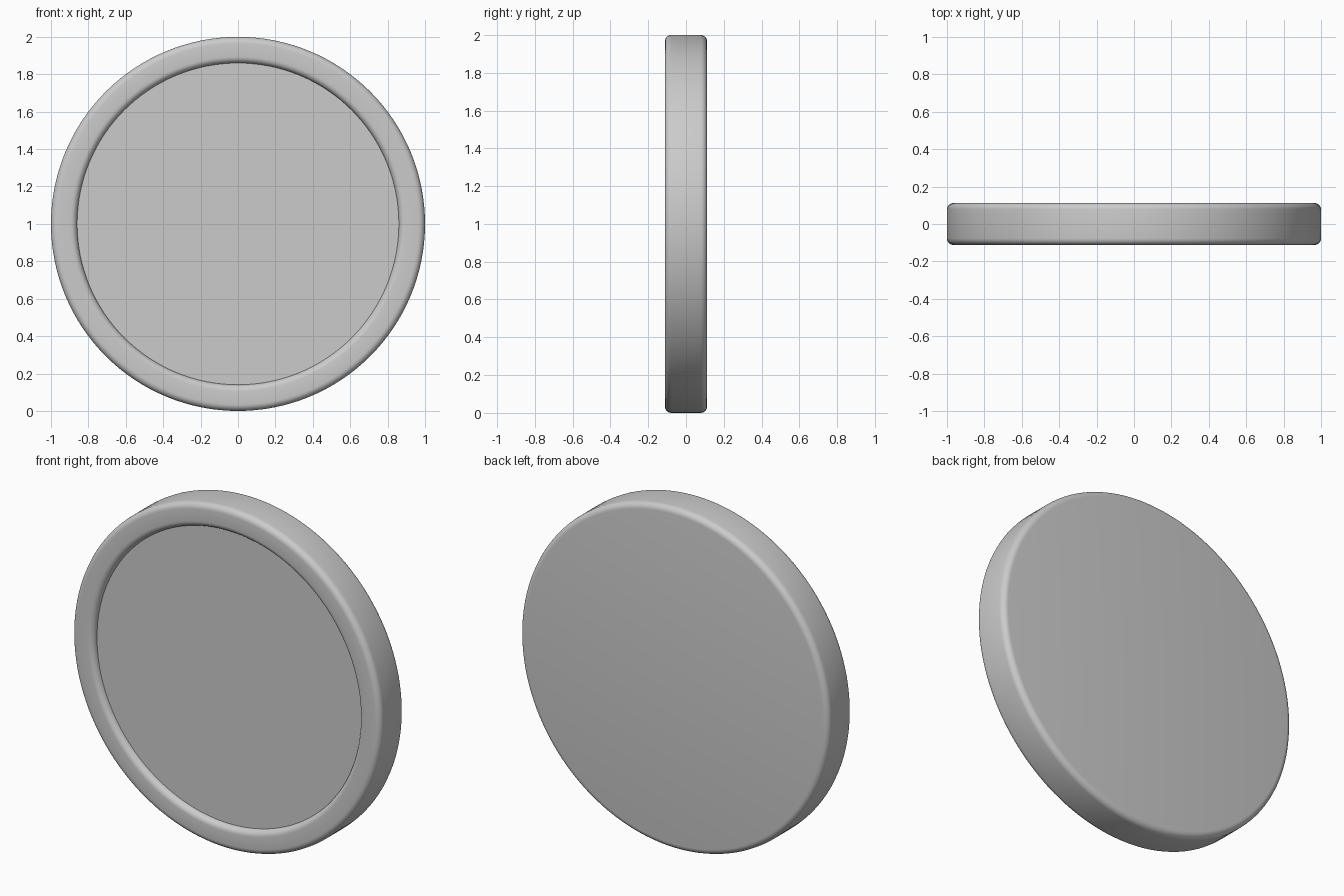
import bpy, bmesh
from math import cos, sin, pi, radians

if "Cube" in bpy.data.objects:
    bpy.data.objects.remove(bpy.data.objects["Cube"])

R, HALF, FILLET = 1.0, 0.112, 0.035   # outer radius, half thickness, edge rounding
INNER, DEPTH = 0.86, 0.035            # recess radius and depth
SEGMENTS, STEPS = 128, 6


def arc(cr, cy, start, end, radius=FILLET):
    """Quarter-round points as (radius from axis, y)."""
    angles = [radians(start + (end - start) * i / STEPS) for i in range(STEPS + 1)]
    return [(cr + radius * cos(a), cy + radius * sin(a)) for a in angles]


def lathe(name, profile):
    """Turn a (radius, y) profile around the y axis, disc centre at z = 1."""
    bm = bmesh.new()
    rings = []
    for r, y in profile:
        if r == 0:
            rings.append([bm.verts.new((0, y, R))] * SEGMENTS)
        else:
            rings.append([bm.verts.new((r * cos(2 * pi * i / SEGMENTS), y,
                                        R + r * sin(2 * pi * i / SEGMENTS)))
                          for i in range(SEGMENTS)])
    for a, b in zip(rings, rings[1:]):
        for i in range(SEGMENTS):
            j = (i + 1) % SEGMENTS
            quad = [a[i], a[j], b[j], b[i]]
            bm.faces.new(list(dict.fromkeys(quad)))
    bmesh.ops.recalc_face_normals(bm, faces=bm.faces)
    mesh = bpy.data.meshes.new(name)
    bm.to_mesh(mesh)
    bm.free()
    obj = bpy.data.objects.new(name, mesh)
    bpy.context.collection.objects.link(obj)
    bpy.context.view_layer.objects.active = obj
    obj.select_set(True)
    bpy.ops.object.shade_smooth_by_angle(angle=radians(40))
    return obj


# Recessed front face, rounded raised rim, outer wall and flat back
profile = [(0, -HALF + DEPTH)]
profile += arc(INNER + FILLET, -HALF + FILLET, 180, 270)
profile += arc(R - FILLET, -HALF + FILLET, -90, 0)
profile += arc(R - FILLET, HALF - FILLET, 0, 90)
profile += [(0, HALF)]
lathe("rimmed_disc", profile)
